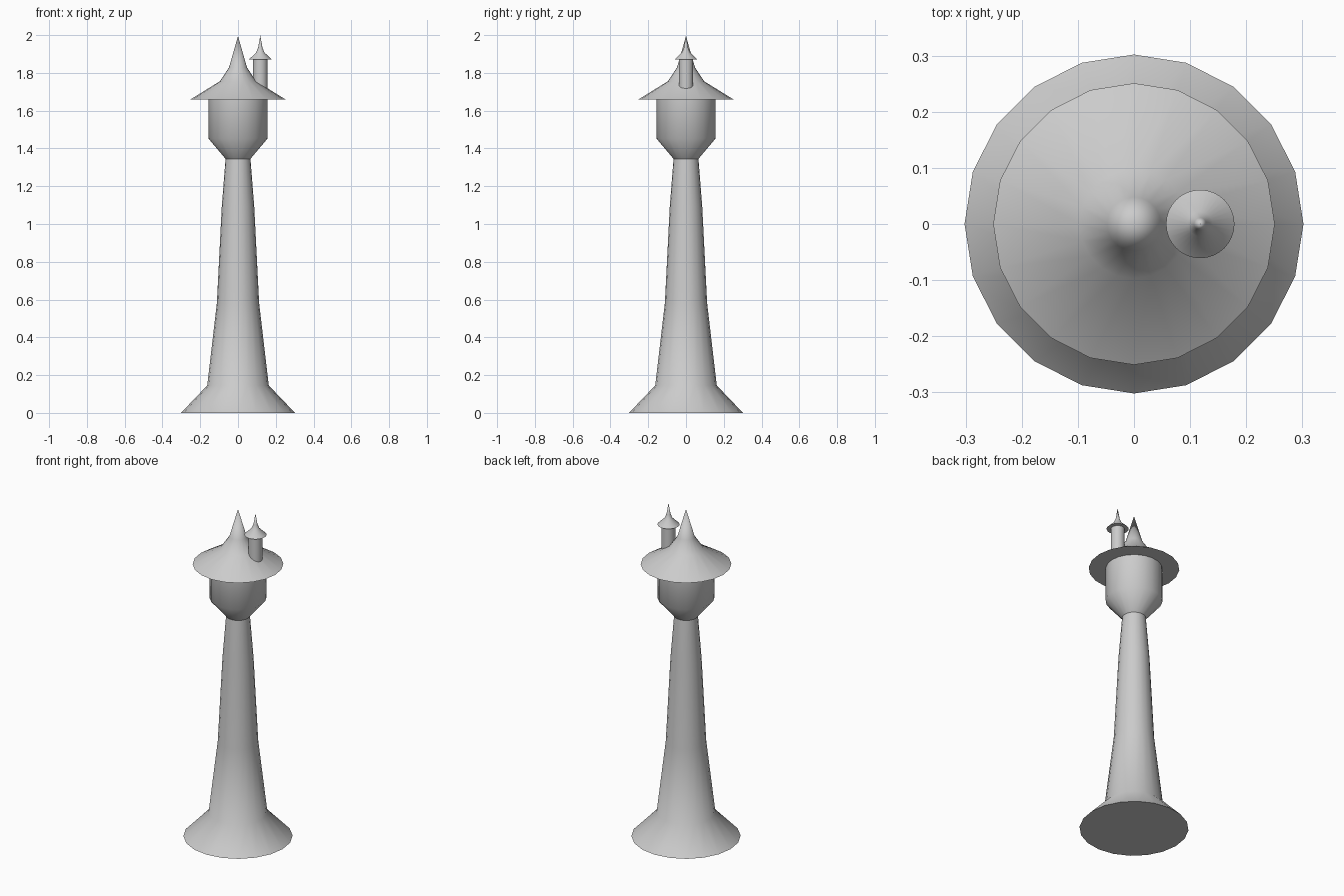
import bpy, bmesh, math

if "Cube" in bpy.data.objects:
    bpy.data.objects.remove(bpy.data.objects["Cube"])


def lathe(name, profile, sides, centre_x=0.0):
    """Revolve (radius, height) points about z; zero radius gives a tip, open ends are capped."""
    bm = bmesh.new()
    rings = []
    for r, z in profile:
        if r == 0:
            rings.append([bm.verts.new((0, 0, z))] * sides)
        else:
            rings.append([bm.verts.new((r * math.cos(2 * math.pi * i / sides),
                                        r * math.sin(2 * math.pi * i / sides), z))
                          for i in range(sides)])
    for low, high in zip(rings, rings[1:]):
        for i in range(sides):
            j = (i + 1) % sides
            corners = list(dict.fromkeys((low[i], low[j], high[j], high[i])))
            bm.faces.new(corners)
    if profile[0][0] > 0:
        bm.faces.new(rings[0][::-1])
    if profile[-1][0] > 0:
        bm.faces.new(rings[-1])
    bmesh.ops.recalc_face_normals(bm, faces=bm.faces[:])
    mesh = bpy.data.meshes.new(name)
    bm.to_mesh(mesh)
    bm.free()
    obj = bpy.data.objects.new(name, mesh)
    bpy.context.collection.objects.link(obj)
    obj.location.x = centre_x
    bpy.ops.object.select_all(action='DESELECT')
    obj.select_set(True)
    bpy.context.view_layer.objects.active = obj
    bpy.ops.object.shade_smooth_by_angle(angle=math.radians(42))
    return obj


# Main tower: flared shaft, round cabin and pointed roof
lathe("shaft", [(0.302, 0), (0.163, 0.145), (0.112, 0.58), (0.086, 1.09), (0.066, 1.345)], 20)
lathe("cabin", [(0.066, 1.345), (0.157, 1.453), (0.157, 1.66)], 20)
lathe("roof", [(0.251, 1.66), (0.097, 1.755), (0.048, 1.828), (0, 1.995)], 20)

# Small turret rising out of the roof
TURRET_X = 0.118
lathe("turret_wall", [(0.038, 1.70), (0.038, 1.87)], 32, TURRET_X)
lathe("turret_roof", [(0.061, 1.87), (0.022, 1.908), (0.011, 1.935), (0, 2.0)], 32, TURRET_X)
